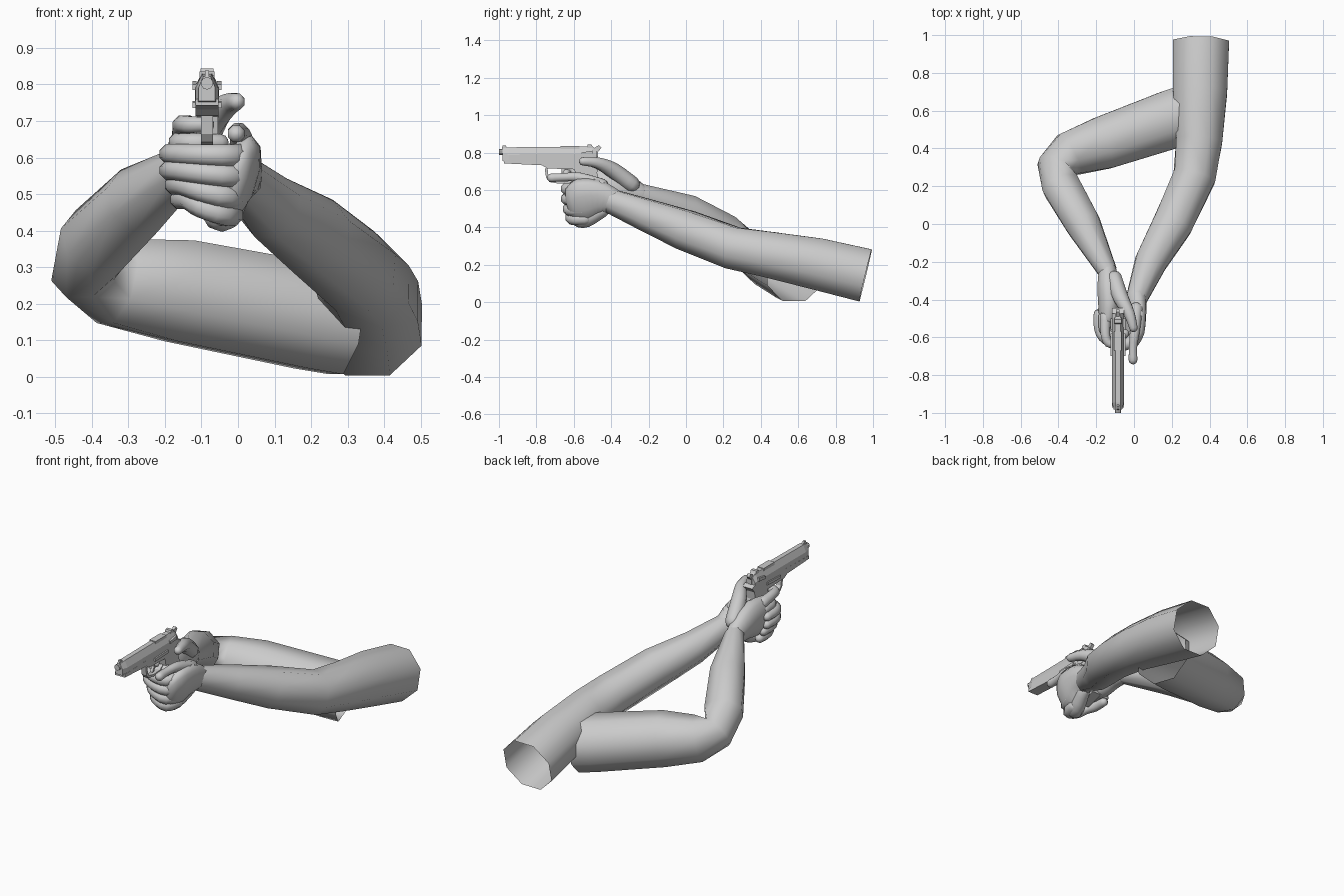
import bpy, bmesh, math
from mathutils import Vector

if "Cube" in bpy.data.objects:
    bpy.data.objects.remove(bpy.data.objects["Cube"])


def finish(name, bm, smooth):
    bmesh.ops.recalc_face_normals(bm, faces=bm.faces)
    me = bpy.data.meshes.new(name)
    bm.to_mesh(me)
    bm.free()
    for p in me.polygons:
        p.use_smooth = smooth
    ob = bpy.data.objects.new(name, me)
    bpy.context.collection.objects.link(ob)
    return ob


def loft(name, rings, smooth=False, cap0=True, cap1=True):
    bm = bmesh.new()
    vs = [[bm.verts.new(p) for p in r] for r in rings]
    n = len(vs[0])
    for a, b in zip(vs, vs[1:]):
        for i in range(n):
            j = (i + 1) % n
            bm.faces.new((a[i], a[j], b[j], b[i]))
    if cap0:
        bm.faces.new(vs[0])
    if cap1:
        bm.faces.new(vs[-1])
    return finish(name, bm, smooth)


def spline(pts, steps):
    # Catmull-Rom resampling of points that also carry their radii
    out = []
    for i in range(len(pts) - 1):
        p0, p1, p2, p3 = (pts[max(0, min(len(pts) - 1, i + k))] for k in (-1, 0, 1, 2))
        for s in range(steps):
            t = s / steps
            out.append(tuple(0.5 * (2 * b + (c - a) * t + (2 * a - 5 * b + 4 * c - d) * t * t
                                    + (3 * b - a - 3 * c + d) * t ** 3)
                             for a, b, c, d in zip(p0, p1, p2, p3)))
    return out + [pts[-1]]


def tube(name, pts, n=8, up=(0, 0, 1), steps=1, round0=False, round1=False):
    # points are (x, y, z, side radius, up radius)
    pts = [p if len(p) == 5 else (*p, p[3]) for p in pts]
    pts = spline(pts, steps)
    up = Vector(up)
    pos = [Vector(p[:3]) for p in pts]
    rings = []

    def ring(c, t, ra, rb):
        s = t.cross(up).normalized()
        u = s.cross(t)
        k = 1 / math.cos(math.pi / n)
        return [c + s * (ra * k * math.cos((i + .5) * math.tau / n))
                + u * (rb * k * math.sin((i + .5) * math.tau / n)) for i in range(n)]

    def dome(c, t, ra, rb, sgn):
        return [ring(c + t * (sgn * min(ra, rb) * math.sin(a)), t, ra * math.cos(a), rb * math.cos(a))
                for a in (0.6, 1.1, 1.45)]

    last = len(pts) - 1
    for i, p in enumerate(pts):
        a = (pos[i] - pos[i - 1]).normalized() if i else Vector()
        b = (pos[i + 1] - pos[i]).normalized() if i < last else Vector()
        t = (a + b).normalized()
        if i == 0 and round0:
            rings += dome(pos[i], t, p[3], p[4], -1)[::-1]
        rings.append(ring(pos[i], t, p[3], p[4]))
        if i == last and round1:
            rings += dome(pos[i], t, p[3], p[4], 1)
    return loft(name, rings, True, round0, round1)


def plate(name, prof, half, cx=-0.085):
    # side profile (y, z) extruded across x
    return loft(name, [[(cx + s * half, y, z) for y, z in prof] for s in (-1, 1)])


# arms, open at the shoulder
tube("left_arm", [(.355, .96, .143, .148, .143), (.35, .7, .205, .143, .138), (.345, .44, .255, .122),
                  (.32, .25, .29, .112), (.205, 0, .385, .105), (.09, -.2, .462, .085),
                  (.012, -.4, .54, .055, .064)], n=8)
tube("right_arm", [(.29, .585, .15, .155, .145), (.2, .555, .165, .155, .145), (-.16, .43, .235, .14),
                   (-.34, .37, .262, .118), (-.42, .305, .295, .09), (-.385, .2, .37, .1),
                   (-.27, 0, .482, .092), (-.14, -.25, .575, .05, .058)], n=8)

# left hand
tube("left_palm", [(.012, -.38, .54, .05, .064), (.008, -.47, .555, .05, .1), (0, -.55, .54, .048, .12),
                   (-.01, -.6, .53, .04, .1)], n=10, up=(.3, 0, 1), steps=3, round0=True, round1=True)
tube("left_palm_heel", [(-.005, -.44, .495, .035), (-.035, -.53, .445, .042), (-.055, -.575, .445, .042)],
     n=10, steps=3, round0=True, round1=True)
tube("left_thumb", [(.012, -.45, .625, .035), (.004, -.57, .667, .026), (-.005, -.65, .668, .022),
                    (-.005, -.72, .665, .023)], steps=3, round0=True, round1=True)
for nm, z0, z1, dx, fy in (("index", .605, .61, 0, -.632), ("middle", .55, .565, 0, -.63),
                           ("ring", .493, .525, .015, -.62), ("little", .445, .485, .03, -.607)):
    tube("left_%s_finger" % nm, [(.012 - dx, fy + .07, z0, .032), (-.025 - dx / 2, fy, z0, .031),
                                 (-.1, fy - .002, (z0 + z1) / 2, .029), (-.165 + dx, fy + .035, z1, .027),
                                 (-.187 + dx, fy + .09, z1, .026), (-.19 + dx, fy + .155, z1, .023)],
         steps=3, round0=True, round1=True)

# right hand around the grip
tube("right_palm", [(-.14, -.24, .57, .045, .055), (-.135, -.33, .6, .058, .085), (-.13, -.42, .605, .06, .105),
                    (-.14, -.51, .605, .045, .1)], n=10, steps=3, round0=True, round1=True)
tube("right_thumb", [(-.105, -.29, .63, .042), (-.07, -.39, .705, .04), (-.025, -.475, .745, .029),
                     (-.003, -.55, .753, .022)], steps=3, round0=True, round1=True)
tube("right_index_finger", [(-.15, -.49, .675, .03), (-.152, -.58, .69, .025), (-.135, -.63, .69, .023),
                            (-.085, -.64, .69, .02)], steps=3, round0=True, round1=True)
for nm, z in (("middle", .64), ("ring", .585), ("little", .53)):
    tube("right_%s_finger" % nm, [(-.16, -.49, z, .029), (-.158, -.56, z, .027), (-.12, -.595, z, .026),
                                  (-.05, -.58, z, .024)], steps=3, round0=True, round1=True)

# pistol slide: faceted cross-section lofted along y
sect = [(-.5, 0), (.5, 0), (.5, .55), (.22, 1), (-.22, 1), (-.5, .55)]


def slide_ring(y, w, z0, z1):
    return [(-.085 + w * a, y, z0 + (z1 - z0) * b) for a, b in sect]


loft("slide", [slide_ring(-.982, .045, .755, .822), slide_ring(-.945, .062, .745, .828),
               slide_ring(-.5, .066, .745, .832), slide_ring(-.475, .06, .755, .815)])
bpy.ops.mesh.primitive_cylinder_add(vertices=10, radius=.017, depth=.06, location=(-.085, -.97, .803),
                                    rotation=(math.pi / 2, 0, 0))
bpy.context.object.name = "muzzle"
plate("front_sight", [(-.985, .82), (-.98, .838), (-.965, .838), (-.95, .82)], .006)
plate("rear_sight", [(-.53, .825), (-.525, .843), (-.505, .843), (-.495, .825)], .018)
plate("ejection_port", [(-.67, .8), (-.67, .835), (-.57, .835), (-.57, .8)], .02)
plate("hammer", [(-.5, .78), (-.49, .825), (-.465, .84), (-.452, .825), (-.47, .805), (-.47, .775)], .009)

# frame, grip and trigger group
plate("frame", [(-.972, .742), (-.972, .76), (-.47, .775), (-.445, .765), (-.47, .735), (-.58, .71),
                (-.74, .715), (-.77, .732)], .032)
plate("grip", [(-.6, .73), (-.47, .745), (-.475, .69), (-.42, .5), (-.53, .47), (-.58, .62)], .03)
guard = [(-.755, .715), (-.748, .665), (-.73, .642), (-.68, .634), (-.62, .638), (-.585, .66)]
inner = [(-.595, .67), (-.625, .65), (-.68, .646), (-.722, .654), (-.735, .67), (-.74, .715)]
plate("trigger_guard", guard + inner, .016)
plate("trigger", [(-.665, .715), (-.668, .68), (-.682, .655), (-.67, .655), (-.652, .68), (-.645, .715)], .008)
for s in (-1, 1):
    plate("safety_lever", [(-.56, .785), (-.56, .8), (-.5, .81), (-.5, .79)], .006, -.085 + s * .034)
    plate("side_catch", [(-.7, .735), (-.7, .75), (-.58, .755), (-.58, .738)], .005, -.085 + s * .035)
